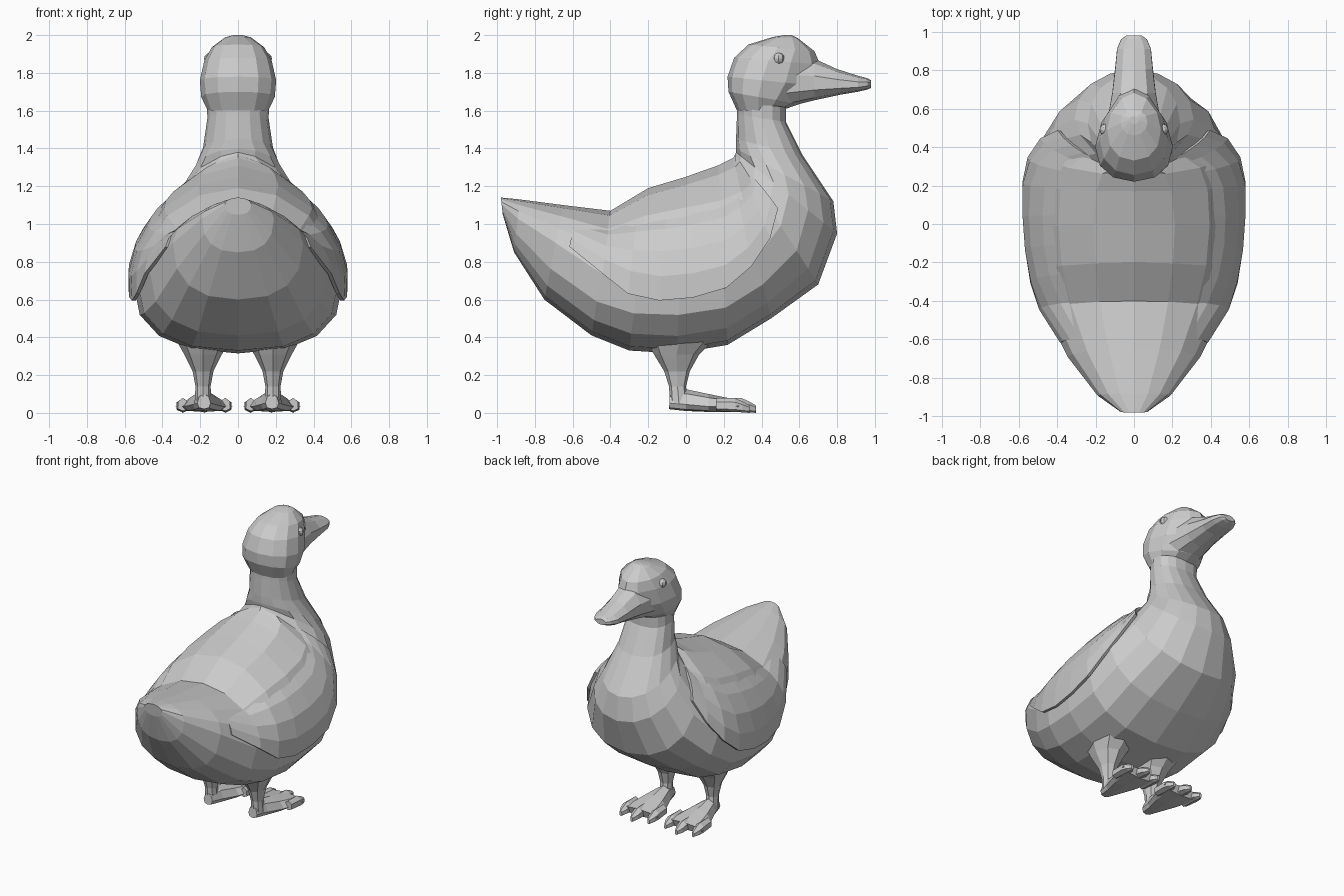
import bpy, bmesh, math
from mathutils import Vector

if "Cube" in bpy.data.objects:
    bpy.data.objects.remove(bpy.data.objects["Cube"])


def make(name, verts, faces, mirror=False):
    me = bpy.data.meshes.new(name)
    me.from_pydata(verts, [], faces)
    bm = bmesh.new()
    bm.from_mesh(me)
    bmesh.ops.recalc_face_normals(bm, faces=bm.faces)
    bm.to_mesh(me)
    bm.free()
    ob = bpy.data.objects.new(name, me)
    bpy.context.collection.objects.link(ob)
    if mirror:
        ob.modifiers.new("mirror", 'MIRROR')
    return ob


def ring_point(r, a, x0=0.0):
    # ring: top y,z / bottom y,z / half width / height of widest point (0..1)
    # optional: roundness exponents of the upper and lower half
    ty, tz, by, bz, w, c = r[:6]
    up, low = r[6:8] if len(r) > 6 else (1.0, 0.82)
    s, k = math.sin(a), math.cos(a)
    cy, cz = by + (ty - by) * c, bz + (tz - bz) * c
    e = up if s >= 0 else low
    f = abs(s) ** e
    x = math.copysign(abs(k) ** e, k) * w
    ey, ez = (ty, tz) if s >= 0 else (by, bz)
    return Vector((x0 + x, cy + (ey - cy) * f, cz + (ez - cz) * f))


def loft(name, rings, n, x0=0.0, mirror=False):
    verts = [ring_point(r, math.pi / 2 + 2 * math.pi * i / n, x0) for r in rings for i in range(n)]
    faces = [(j * n + i, j * n + (i + 1) % n, (j + 1) * n + (i + 1) % n, (j + 1) * n + i)
             for j in range(len(rings) - 1) for i in range(n)]
    faces += [tuple(range(n)), tuple(range((len(rings) - 1) * n, len(rings) * n))]
    return make(name, verts, faces, mirror)


# Body from tail to chest, then up the neck
body = [
    (-.98, 1.14, -.97, 1.05, .07, .6),
    (-.88, 1.13, -.91, .85, .19, .64),
    (-.65, 1.10, -.75, .60, .345, .6),
    (-.40, 1.07, -.50, .41, .465, .5),
    (-.20, 1.19, -.30, .33, .53, .42),
    (.00, 1.25, -.05, .315, .555, .40),
    (.17, 1.31, .22, .36, .56, .38, 1.1, .82),
    (.25, 1.35, .45, .50, .52, .38, 1.2, .85),
    (.26, 1.37, .70, .68, .415, .45, 1.4, .9),
    (.265, 1.38, .80, .95, .31, .48, 1.3, .95),
    (.265, 1.40, .78, 1.12, .24, .5, 1, .95),
    (.265, 1.45, .62, 1.36, .185, .5),
    (.27, 1.58, .53, 1.54, .162, .5),
    (.27, 1.64, .53, 1.62, .165, .5),
]
loft("body_and_neck", body, 16)

# Head, narrowing towards the bill
head = [
    (.27, 1.60, .50, 1.60, .16, .5, .9, 1),
    (.225, 1.70, .60, 1.635, .195, .58, .9, 1.2),
    (.22, 1.78, .70, 1.73, .202, .62, .9, 1.25),
    (.255, 1.88, .71, 1.845, .178, .6, .9, 1.2),
    (.33, 1.95, .68, 1.915, .14, .55, .9, 1.1),
    (.46, 1.99, .59, 1.985, .07, .5),
    (.52, 2.00, .56, 2.00, .025, .5),
]
loft("head", head, 12)

# Bill
bill = [
    (.52, 1.90, .50, 1.61, .15, .45),
    (.68, 1.875, .68, 1.655, .118, .4),
    (.80, 1.82, .82, 1.685, .102, .4),
    (.91, 1.785, .91, 1.70, .092, .45),
    (.96, 1.772, .96, 1.712, .07, .5),
    (.98, 1.76, .98, 1.72, .04, .5),
]
loft("bill", bill, 10)


# Folded wings lying over the flanks, upper and rear edges tucked in
def body_point(t, a):
    i = min(int(t), len(body) - 2)
    return ring_point(body[i], a).lerp(ring_point(body[i + 1], a), t - i)


U, V = 8, 5
lower = [6, 0, -8, -11, -10, -7, -3, 2, 12]
verts = []
for u in range(U + 1):
    t = 2.3 + 6.0 * u / U
    for v in range(V + 1):
        f = v / V
        p = body_point(t, math.radians(lower[u] + (60 - lower[u]) * f))
        push = .016 - .05 * f ** 2 - (.02 if u == 0 else 0)
        verts.append(p + Vector((push, 0, push * f)))
faces = [(u * (V + 1) + v, u * (V + 1) + v + 1, (u + 1) * (V + 1) + v + 1, (u + 1) * (V + 1) + v)
         for u in range(U) for v in range(V)]
wing = make("wings", verts, faces, True)
sol = wing.modifiers.new("thickness", 'SOLIDIFY')
sol.thickness = .02
sol.offset = 0

# Eyes
bm = bmesh.new()
bmesh.ops.create_uvsphere(bm, u_segments=8, v_segments=6, radius=.032)
bmesh.ops.translate(bm, verts=bm.verts, vec=(.148, .49, 1.875))
me = bpy.data.meshes.new("eyes")
bm.to_mesh(me)
bm.free()
eyes = bpy.data.objects.new("eyes", me)
bpy.context.collection.objects.link(eyes)
eyes.modifiers.new("mirror", 'MIRROR')

# Legs: thigh down to ankle
leg = [
    (-.22, .40, .16, .40, .15, .5),
    (-.17, .31, .07, .31, .10, .5),
    (-.115, .22, .02, .22, .055, .5),
    (-.09, .14, .00, .14, .04, .5),
    (-.085, .05, .01, .05, .045, .5),
]
loft("legs", leg, 8, .185, True)

# Webbed feet
foot = [
    (-.085, .10, -.09, .02, .035, .4),
    (.00, .125, .00, .01, .06, .3),
    (.12, .10, .12, .005, .105, .3),
    (.29, .065, .27, .005, .15, .5),
]
loft("feet", foot, 8, .18, True)

# Toes with pointed claws
for i, (dx, dy) in enumerate([(-.112, -.02), (0, .015), (.112, -.02)]):
    toe = [
        (.18 + dy, .08, .18 + dy, .01, .03, .4),
        (.28 + dy, .078, .28 + dy, .005, .038, .4),
        (.32 + dy, .06, .32 + dy, .003, .03, .4),
        (.355 + dy, .04, .355 + dy, 0, .01, .5),
    ]
    loft("toe_%d" % (i + 1), toe, 6, .18 + dx, True)
